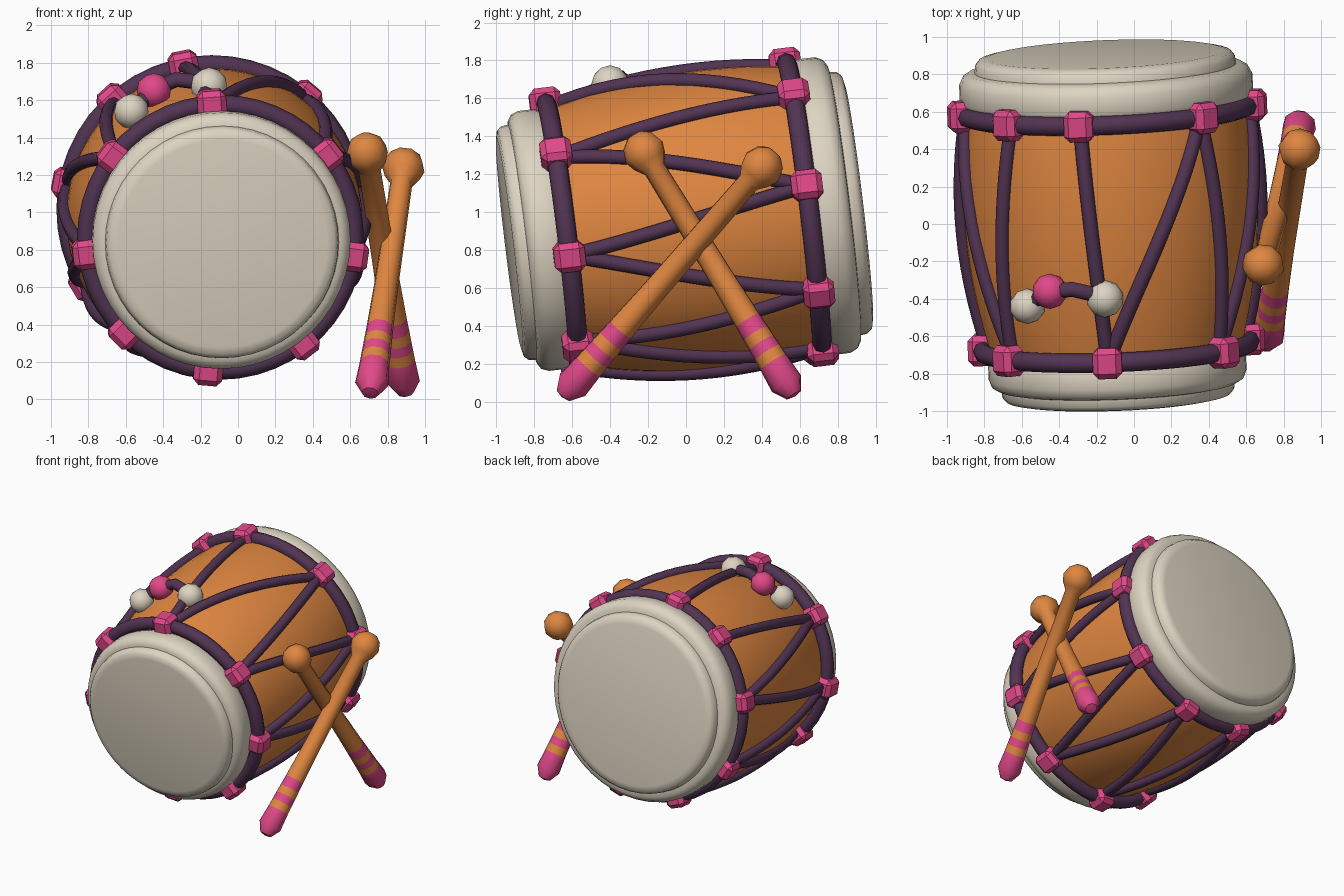
import bpy, bmesh, math
from mathutils import Vector, Matrix

if "Cube" in bpy.data.objects:
    bpy.data.objects.remove(bpy.data.objects["Cube"])


def material(name, rgb):
    m = bpy.data.materials.new(name)
    m.diffuse_color = (*rgb, 1)
    m.use_nodes = True
    m.node_tree.nodes["Principled BSDF"].inputs["Base Color"].default_value = m.diffuse_color
    return m


ORANGE = material("orange wood", (0.74, 0.24, 0.052))
PINK = material("pink", (0.75, 0.066, 0.25))
PURPLE = material("purple rope", (0.085, 0.034, 0.085))
CREAM = material("cream skin", (0.73, 0.66, 0.54))

# Drum frame: the axis runs front to back, tilted up and slightly yawed
C = Vector((-0.12, 0, 0.945))
AX = Vector((-0.04, 1, 0.12)).normalized()
RX = Vector((1, 0.04, 0)).normalized()
RZ = RX.cross(AX)


def on_drum(u, deg, r):
    a = math.radians(deg)
    return C + AX * u + (RX * math.cos(a) + RZ * math.sin(a)) * r


def finish(name, bm, mats, angle=None):
    bmesh.ops.recalc_face_normals(bm, faces=bm.faces)
    me = bpy.data.meshes.new(name)
    bm.to_mesh(me)
    bm.free()
    ob = bpy.data.objects.new(name, me)
    bpy.context.collection.objects.link(ob)
    for m in mats:
        me.materials.append(m)
    if angle:
        bpy.ops.object.select_all(action='DESELECT')
        ob.select_set(True)
        bpy.context.view_layer.objects.active = ob
        bpy.ops.object.shade_smooth_by_angle(angle=math.radians(angle))
    return ob


def lathe(name, profile, point, mats, segs, bands=None, angle=40):
    """Revolve (u, r) pairs; point(u, degrees, r) places each vertex."""
    bm = bmesh.new()
    rings = []
    for u, r in profile:
        if r == 0:
            rings.append([bm.verts.new(point(u, 0, 0))] * segs)
        else:
            rings.append([bm.verts.new(point(u, 360 * i / segs, r)) for i in range(segs)])
    for k in range(len(rings) - 1):
        a, b = rings[k], rings[k + 1]
        for i in range(segs):
            j = (i + 1) % segs
            vs = list(dict.fromkeys([a[i], a[j], b[j], b[i]]))
            f = bm.faces.new(vs)
            f.material_index = bands[k] if bands else 0
    return finish(name, bm, mats, angle)


def rope(name, paths, radius, cyclic=False):
    cu = bpy.data.curves.new(name, 'CURVE')
    cu.dimensions = '3D'
    cu.bevel_depth = radius
    cu.bevel_resolution = 2
    cu.use_fill_caps = True
    for pts in paths:
        sp = cu.splines.new('POLY')
        sp.points.add(len(pts) - 1)
        for p, co in zip(sp.points, pts):
            p.co = (*co, 1)
        sp.use_cyclic_u = cyclic
        sp.use_smooth = True
    cu.materials.append(PURPLE)
    ob = bpy.data.objects.new(name, cu)
    bpy.context.collection.objects.link(ob)


def ball(name, pos, r, mat):
    bm = bmesh.new()
    bmesh.ops.create_icosphere(bm, subdivisions=2, radius=r, matrix=Matrix.Translation(pos))
    finish(name, bm, [mat], 35)


# Barrel shaped shell
def shell_r(u):
    return 0.79 - 0.165 * (u - 0.17) ** 2


us = [-0.72 + 1.42 * i / 14 for i in range(15)]
lathe("drum_shell", [(us[0], 0)] + [(u, shell_r(u)) for u in us] + [(us[-1], 0)],
      on_drum, [ORANGE], 56)

# Skins with a thick rolled flange at each end
lathe("front_skin", [(-0.66, 0), (-0.66, 0.62), (-0.68, 0.67), (-0.73, 0.69), (-0.81, 0.69),
                     (-0.85, 0.675), (-0.868, 0.645), (-0.872, 0.625), (-0.91, 0.62),
                     (-0.932, 0.60), (-0.94, 0.56), (-0.94, 0)], on_drum, [CREAM], 48)
lathe("back_skin", [(0.62, 0), (0.63, 0.72), (0.65, 0.765), (0.69, 0.785), (0.78, 0.785),
                    (0.82, 0.765), (0.838, 0.735), (0.842, 0.70), (0.88, 0.695),
                    (0.905, 0.675), (0.915, 0.63), (0.915, 0)], on_drum, [CREAM], 48)

# Rope rings and their knots
FRONT = [38, 94, 143, 187, 225, 265, 308, 352]
BACK = [9, 50, 101, 132, 170, 211, 250, 287, 326]
FU, FR, BU, BR = -0.66, 0.715, 0.625, 0.775
for name, u, r in (("front_rope_ring", FU, FR), ("back_rope_ring", BU, BR)):
    rope(name, [[on_drum(u, i * 7.5, r) for i in range(48)]], 0.052, True)


def knots(name, u, r, angles):
    bm = bmesh.new()
    for deg in angles:
        a = math.radians(deg)
        out = RX * math.cos(a) + RZ * math.sin(a)
        rot = Matrix((out, AX, out.cross(AX))).transposed().to_4x4()
        mat = Matrix.Translation(on_drum(u, deg, r)) @ rot @ Matrix.Diagonal((0.145, 0.165, 0.155, 1))
        bmesh.ops.create_cube(bm, size=1, matrix=mat)
    bmesh.ops.bevel(bm, geom=list(bm.edges), offset=0.03, segments=1, affect='EDGES')
    finish(name, bm, [PINK], 30)


knots("front_knots", FU, FR + 0.008, FRONT)
knots("back_knots", BU, BR + 0.012, BACK)

# Zigzag lacing: each front knot ties to two neighbouring back knots
PAIRS = [(38, 9), (38, 50), (94, 50), (94, 101), (143, 132), (143, 170), (187, 170), (187, 211),
         (225, 211), (225, 250), (265, 250), (265, 287), (308, 287), (308, 326),
         (352, 326), (352, 369)]
paths = []
for a, b in PAIRS:
    pts = []
    for i in range(15):
        t = i / 14
        u = FU + (BU - FU) * t
        pts.append(on_drum(u, a + (b - a) * t, shell_r(u) + 0.012))
    paths.append(pts)
rope("lacing", paths, 0.038)

# Tassel on the top: cord, pink bead and two cream beads
ball("pink_bead", (-0.45, -0.36, 1.65), 0.095, PINK)
ball("left_cream_bead", (-0.57, -0.44, 1.54), 0.095, CREAM)
ball("right_cream_bead", (-0.155, -0.40, 1.675), 0.1, CREAM)
rope("tassel_cord", [[(-0.57, -0.44, 1.54), (-0.45, -0.36, 1.66), (-0.33, -0.35, 1.71),
                      (-0.24, -0.37, 1.70), (-0.155, -0.40, 1.675)]], 0.042)


# Crossed drumsticks with striped handles
def drumstick(name, end, head):
    end, head = Vector(end), Vector(head)
    length = (head - end).length
    q = (head - end).to_track_quat('Z', 'Y')

    def point(u, deg, r):
        a = math.radians(deg)
        return end + q @ Vector((r * math.cos(a), r * math.sin(a), u))

    prof = [(-0.085, 0), (-0.075, 0.045), (0, 0.09), (0.13, 0.082), (0.19, 0.08), (0.25, 0.078),
            (0.31, 0.076), (0.39, 0.073), (0.7, 0.066), (length - 0.11, 0.06),
            (length - 0.06, 0.095), (length, 0.115), (length + 0.065, 0.09),
            (length + 0.1, 0.045), (length + 0.105, 0)]
    bands = [1, 1, 1, 0, 1, 0, 1] + [0] * 7
    lathe(name, prof, point, [ORANGE, PINK], 9, bands, 42)


drumstick("inner_drumstick", (0.885, 0.53, 0.10), (0.69, -0.22, 1.32))
drumstick("outer_drumstick", (0.715, -0.60, 0.09), (0.885, 0.40, 1.24))
